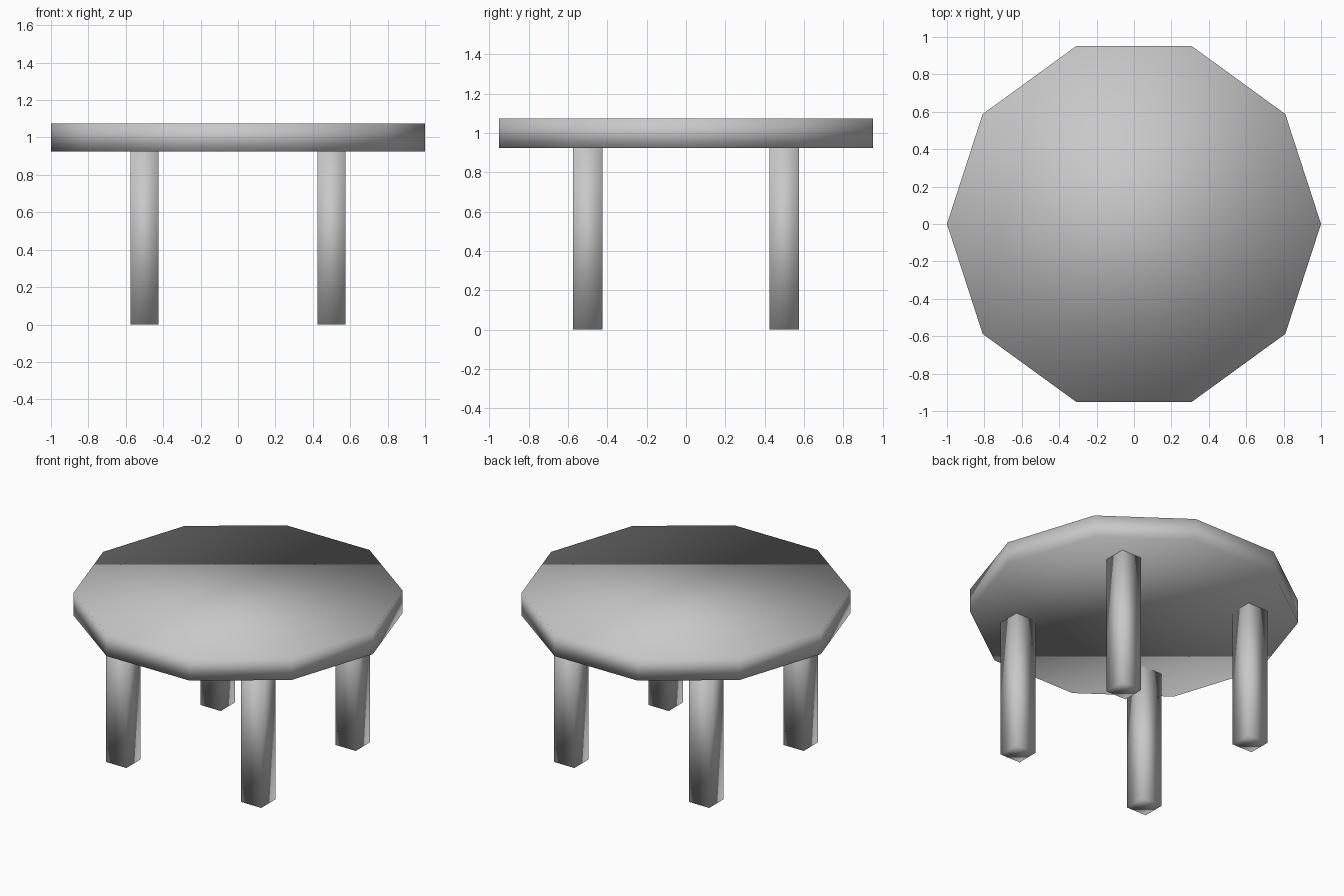
import bpy
import bmesh
from math import cos, sin, tau

cube = bpy.data.objects.get("Cube")
if cube:
    bpy.data.objects.remove(cube, do_unlink=True)

# One plain grey for the whole table
GREY = (0.58, 0.58, 0.58, 1.0)
grey = bpy.data.materials.new("plain grey")
grey.use_nodes = True
grey.diffuse_color = GREY
grey.node_tree.nodes["Principled BSDF"].inputs["Base Color"].default_value = GREY


def prism(name, outline, bottom, top, hub=0):
    """Smooth-shaded prism whose caps fan out from one corner."""
    bm = bmesh.new()
    low = [bm.verts.new((x, y, bottom)) for x, y in outline]
    high = [bm.verts.new((x, y, top)) for x, y in outline]
    n = len(outline)
    for i in range(n):
        j = (i + 1) % n
        bm.faces.new((low[i], low[j], high[j], high[i]))
    for k in range(1, n - 1):
        a, b = (hub + k) % n, (hub + k + 1) % n
        bm.faces.new((high[hub], high[a], high[b]))
        bm.faces.new((low[hub], low[b], low[a]))
    for face in bm.faces:
        face.smooth = True
    mesh = bpy.data.meshes.new(name)
    bm.to_mesh(mesh)
    bm.free()
    mesh.materials.append(grey)
    obj = bpy.data.objects.new(name, mesh)
    bpy.context.collection.objects.link(obj)
    return obj


# Ten-sided tabletop
SIDES = 10
decagon = [(cos(tau * i / SIDES), sin(tau * i / SIDES)) for i in range(SIDES)]
prism("tabletop", decagon, 0.925, 1.075, hub=4)

# Four square legs
HALF = 0.075
for side, cx in (("right", -0.5), ("left", 0.5)):
    for end, cy in (("front", -0.5), ("back", 0.5)):
        square = [(cx + sx * HALF, cy + sy * HALF)
                  for sx, sy in ((-1, -1), (1, -1), (1, 1), (-1, 1))]
        prism(f"{end}_{side}_leg", square, 0.0, 0.925)
